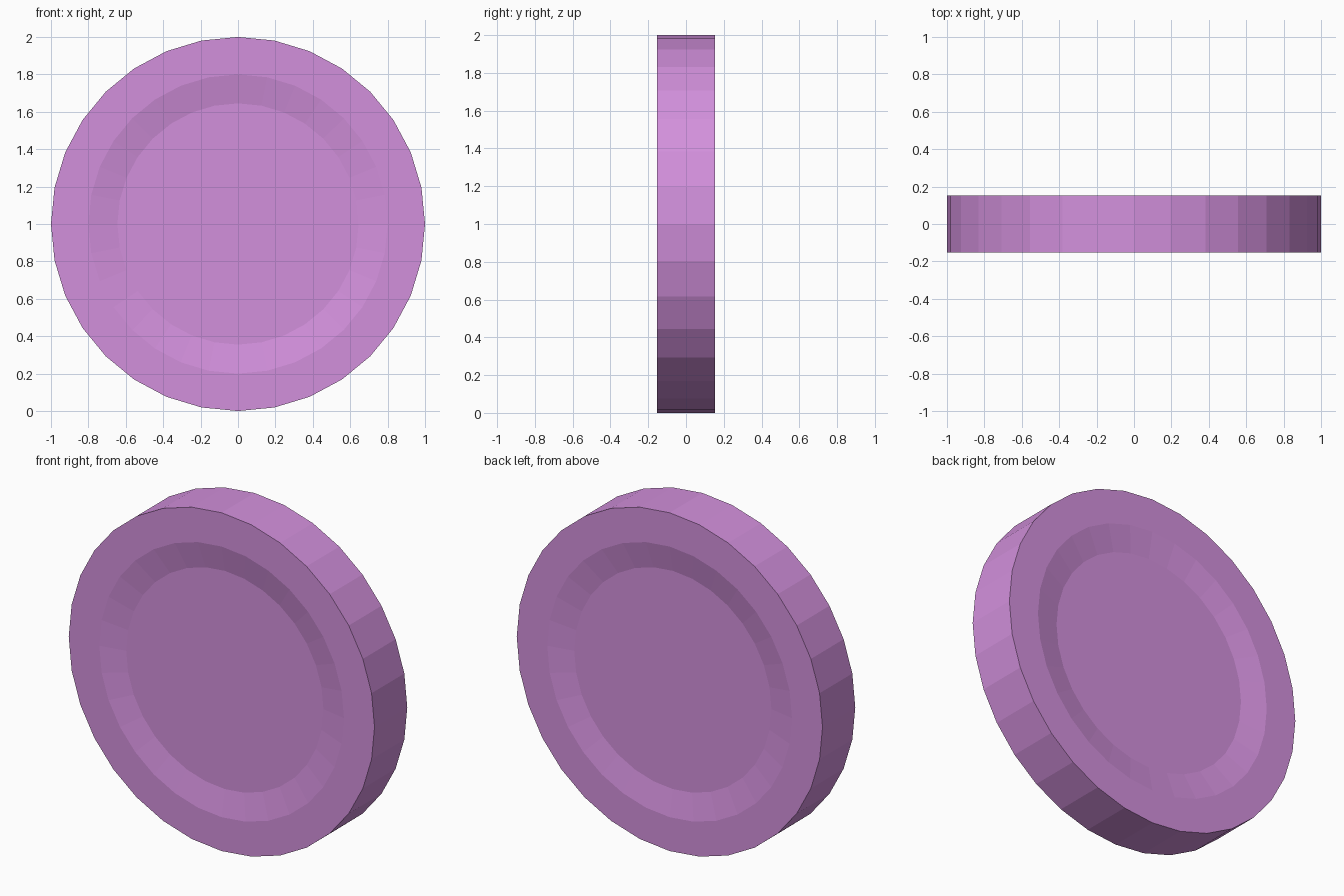
import bpy, bmesh, math

if "Cube" in bpy.data.objects:
    bpy.data.objects.remove(bpy.data.objects["Cube"])

SIDES = 32
HALF = 0.153    # half thickness
DEPTH = 0.03    # depth of the dished recess

# (radius, y) rings from the front recess floor, round the rim, to the back one
PROFILE = [(0.645, -HALF + DEPTH), (0.8, -HALF), (1.0, -HALF),
           (1.0, HALF), (0.8, HALF), (0.645, HALF - DEPTH)]

bm = bmesh.new()
rings = []
for r, y in PROFILE:
    rings.append([bm.verts.new((r * math.cos(a), y, 1 + r * math.sin(a)))
                  for a in (2 * math.pi * i / SIDES for i in range(SIDES))])

# walls between neighbouring rings
for a, b in zip(rings, rings[1:]):
    for i in range(SIDES):
        j = (i + 1) % SIDES
        bm.faces.new((a[i], a[j], b[j], b[i]))

# flat recess floors
bm.faces.new(rings[0])
bm.faces.new(rings[-1])
bmesh.ops.recalc_face_normals(bm, faces=bm.faces)

mesh = bpy.data.meshes.new("dished_disc")
bm.to_mesh(mesh)
bm.free()
disc = bpy.data.objects.new("dished_disc", mesh)
bpy.context.collection.objects.link(disc)

mat = bpy.data.materials.new("orchid")
mat.diffuse_color = (0.65, 0.28, 0.72, 1)
mat.use_nodes = True
mat.node_tree.nodes["Principled BSDF"].inputs["Base Color"].default_value = mat.diffuse_color
mesh.materials.append(mat)
